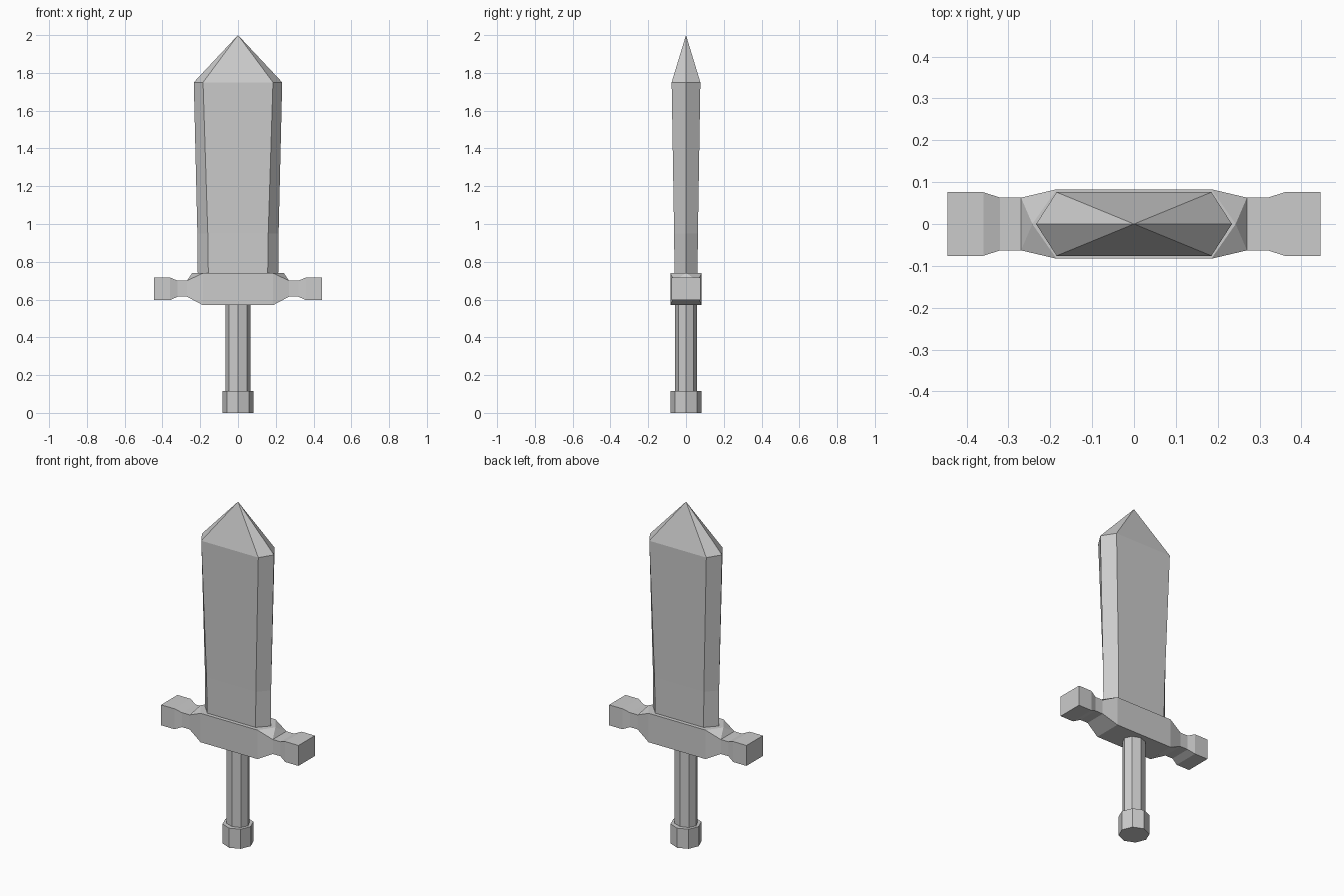
import bpy, bmesh, math

if "Cube" in bpy.data.objects:
    bpy.data.objects.remove(bpy.data.objects["Cube"])

steel = bpy.data.materials.new("light_grey")
steel.diffuse_color = (0.6, 0.6, 0.6, 1)
steel.use_nodes = True
steel.node_tree.nodes["Principled BSDF"].inputs["Base Color"].default_value = steel.diffuse_color


def finish(name, bm):
    bmesh.ops.recalc_face_normals(bm, faces=bm.faces)
    mesh = bpy.data.meshes.new(name)
    bm.to_mesh(mesh)
    bm.free()
    mesh.materials.append(steel)
    obj = bpy.data.objects.new(name, mesh)
    bpy.context.collection.objects.link(obj)
    return obj


def loft(name, rings, tip=None):
    """Skin a row of equal-length rings, capping the ends or closing to a tip."""
    bm = bmesh.new()
    loops = [[bm.verts.new(p) for p in ring] for ring in rings]
    n = len(loops[0])
    for a, b in zip(loops, loops[1:]):
        for i in range(n):
            j = (i + 1) % n
            bm.faces.new((a[i], a[j], b[j], b[i]))
    bm.faces.new(loops[0])
    if tip:
        t = bm.verts.new(tip)
        for i in range(n):
            bm.faces.new((loops[-1][i], loops[-1][(i + 1) % n], t))
    else:
        bm.faces.new(loops[-1])
    return finish(name, bm)


def blade_ring(edge, flat, y, z):
    return [(edge, 0, z), (flat, y, z), (-flat, y, z),
            (-edge, 0, z), (-flat, -y, z), (flat, -y, z)]


def octagon(rx, ry, z):
    return [(rx * math.cos(k * math.pi / 4), ry * math.sin(k * math.pi / 4), z)
            for k in range(8)]


def arm_ring(x, y, low, high):
    return [(x, -y, low), (x, y, low), (x, y, high), (x, -y, high)]


# Blade: flared six-sided bar with a pointed end
loft("blade", [blade_ring(0.213, 0.157, 0.061, 0.735),
               blade_ring(0.215, 0.16, 0.063, 0.95),
               blade_ring(0.234, 0.185, 0.076, 1.75)], tip=(0, 0, 2))

# Guard centre: faceted block
bm = bmesh.new()
for s in (-1, 1):
    bm.verts.new((s * 0.243, 0, 0.74))
    for t in (-1, 1):
        for x, y, z in ((0.185, 0.083, 0.74), (0.185, 0.083, 0.57),
                        (0.27, 0.063, 0.70), (0.27, 0.063, 0.615)):
            bm.verts.new((s * x, t * y, z))
bmesh.ops.convex_hull(bm, input=bm.verts)
bmesh.ops.dissolve_limit(bm, angle_limit=0.01, verts=bm.verts, edges=bm.edges)
finish("guard_centre", bm)

# Guard arms: narrow neck widening to a square end
for side, s in (("left", -1), ("right", 1)):
    loft("guard_arm_" + side, [arm_ring(s * 0.27, 0.063, 0.615, 0.70),
                               arm_ring(s * 0.32, 0.063, 0.615, 0.70),
                               arm_ring(s * 0.36, 0.076, 0.597, 0.717),
                               arm_ring(s * 0.446, 0.076, 0.597, 0.717)])

# Grip and pommel
loft("grip", [octagon(0.066, 0.057, 0.11), octagon(0.066, 0.057, 0.575)])
loft("pommel", [octagon(0.083, 0.083, 0), octagon(0.083, 0.083, 0.115)])
